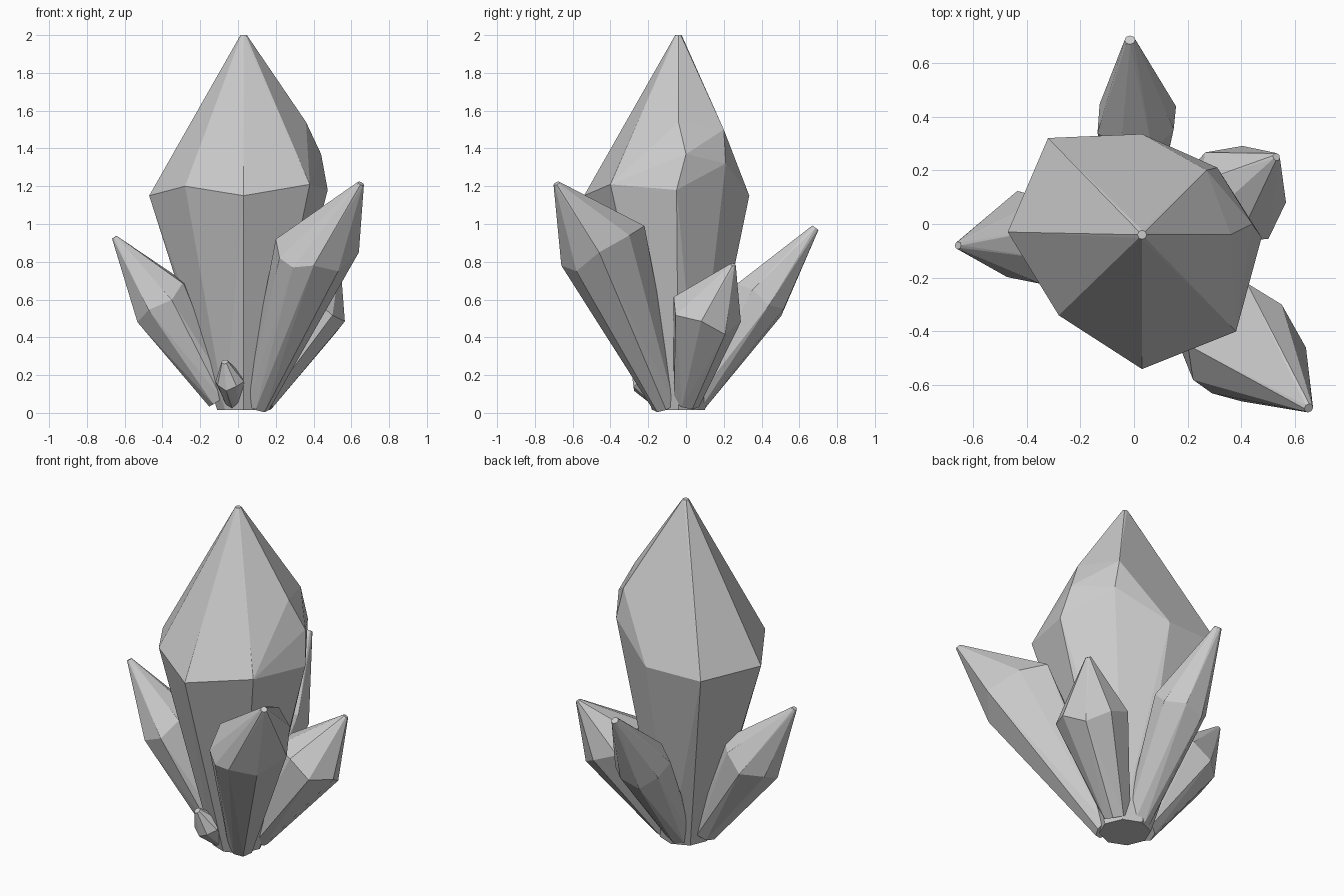
import bpy, bmesh
from math import cos, sin, pi, radians
from mathutils import Vector

if "Cube" in bpy.data.objects:
    bpy.data.objects.remove(bpy.data.objects["Cube"])


def ring(center, axis, radius, n=8, phase=0.0, wobble=((1, 0),)):
    """Ring of points across an axis; wobble = (radius factor, shift along axis)."""
    q = Vector(axis).normalized().to_track_quat('Z', 'Y')
    pts = []
    for i in range(n):
        f, dz = wobble[i % len(wobble)]
        a = 2 * pi * i / n + phase
        pts.append(Vector(center) + q @ Vector((cos(a) * radius * f, sin(a) * radius * f, dz * radius)))
    return pts


def facet_solid(name, points):
    """Flat-faced convex crystal spanning the given points."""
    bm = bmesh.new()
    for p in points:
        bm.verts.new(p)
    res = bmesh.ops.convex_hull(bm, input=bm.verts[:])
    loose = {v for v in res["geom_interior"] + res["geom_unused"]
             if isinstance(v, bmesh.types.BMVert) and not v.link_faces}
    bmesh.ops.delete(bm, geom=list(loose), context='VERTS')
    bmesh.ops.dissolve_limit(bm, angle_limit=radians(2), verts=bm.verts[:], edges=bm.edges[:])
    bmesh.ops.recalc_face_normals(bm, faces=bm.faces[:])
    me = bpy.data.meshes.new(name)
    bm.to_mesh(me)
    bm.free()
    ob = bpy.data.objects.new(name, me)
    bpy.context.collection.objects.link(ob)


def crystal(name, base, base_r, tip, tip_r, shoulder):
    axis = Vector(tip) - Vector(base)
    facet_solid(name, ring(base, axis, base_r) + [Vector(p) for p in shoulder]
                + ring(tip, axis, tip_r))


def shard(name, base, base_r, tip, tip_r, mid, mid_r, phase):
    """Smaller crystal with a slightly uneven eight-sided shoulder."""
    axis = Vector(tip) - Vector(base)
    wob = ((1.05, -.08), (.97, .15), (1.04, -.1), (1.0, .05))
    crystal(name, base, base_r, tip, tip_r, ring(mid, axis, mid_r, 8, phase, wob))


# Large central crystal, some shoulder corners chamfered
crystal("main_crystal", (.03, -.04, .015), .14, (.03, -.04, 2.0), .017, [
    (-.47, -.03, 1.15), (.03, -.54, 1.15), (.38, -.40, 1.21),
    (-.32, .32, 1.15), (.03, .335, 1.15),
    (-.23, -.30, 1.30), (-.28, -.34, 1.20),
    (.36, -.04, 1.54), (.44, 0, 1.37), (.475, -.05, 1.18),
    (.27, .20, 1.50), (.31, .21, 1.32)])

# Tall front right crystal
crystal("front_right_crystal", (.10, -.11, .043), .07, (.65, -.685, 1.215), .018, [
    (.20, -.45, .92), (.22, -.58, .82), (.29, -.63, .77), (.40, -.66, .78),
    (.53, -.58, .75), (.64, -.46, .85), (.55, -.30, .94), (.42, -.22, .99)])

# Smaller crystals leaning outward
shard("left_crystal", (-.09, -.04, .075), .075, (-.655, -.08, .93), .014, (-.40, -.05, .59), .17, .2)
shard("back_crystal", (.01, .04, .06), .07, (-.015, .685, .98), .020, (.01, .395, .61), .15, .35)
shard("right_crystal", (.12, 0, .06), .075, (.53, .25, .785), .015, (.39, .11, .54), .19, .1)
shard("tiny_crystal", (-.02, -.12, .05), .045, (-.07, -.28, .27), .018, (-.045, -.22, .17), .075, 0)
